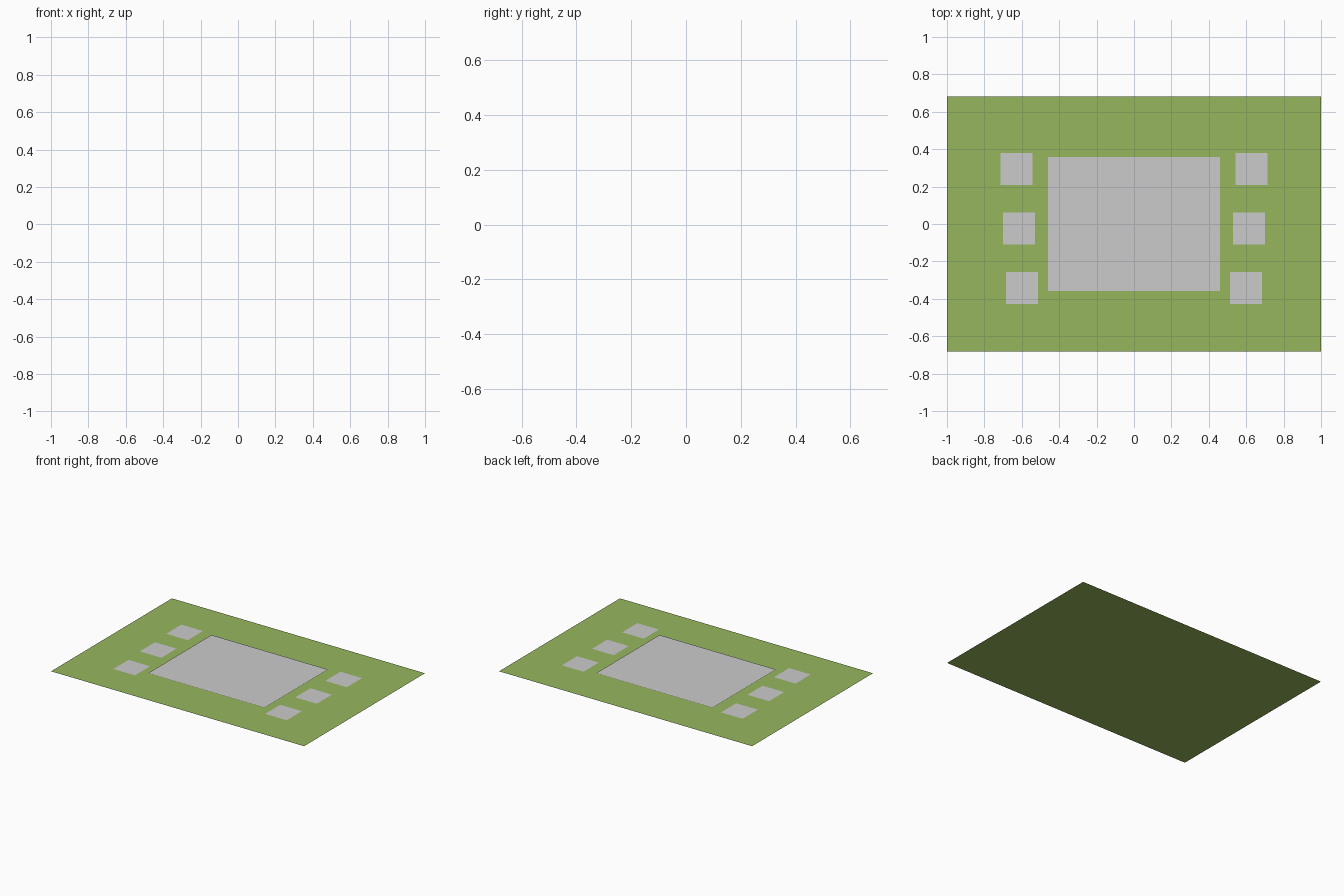
import bpy

if "Cube" in bpy.data.objects:
    bpy.data.objects.remove(bpy.data.objects["Cube"])


def material(name, color):
    mat = bpy.data.materials.new(name)
    mat.diffuse_color = (*color, 1)
    mat.use_nodes = True
    mat.node_tree.nodes["Principled BSDF"].inputs["Base Color"].default_value = mat.diffuse_color
    return mat


def flat_panel(name, x, y, z, w, d, mat=None):
    """Flat rectangle facing up, centred on x, y."""
    bpy.ops.mesh.primitive_plane_add(size=1, location=(x, y, z))
    ob = bpy.context.object
    ob.name = name
    ob.scale = (w, d, 1)
    bpy.ops.object.transform_apply(location=False, rotation=False, scale=True)
    if mat:
        ob.data.materials.append(mat)
    return ob


# Lawn
grass = material("grass", (0.31, 0.47, 0.11))
flat_panel("lawn", 0, 0, 0, 2, 1.364, grass)

# Central paving: 10 x 10 separate slabs, joined
N, W, D = 10, 0.92, 0.714
slabs = []
for i in range(N):
    for j in range(N):
        x = ((i + 0.5) / N - 0.5) * W
        y = ((j + 0.5) / N - 0.5) * D
        slabs.append(flat_panel("paving_slab", x, y, 0.007, W / N, D / N))
bpy.ops.object.select_all(action='DESELECT')
for s in slabs:
    s.select_set(True)
bpy.context.view_layer.objects.active = slabs[0]
bpy.ops.object.join()
slabs[0].name = "paving"

# Side pads, three per side, stepping inwards towards the front
for side, label in ((-1, "left"), (1, "right")):
    for k in range(3):
        flat_panel(f"{label}_pad_{k + 1}", side * (0.6285 - 0.0143 * k),
                   0.295 - 0.319 * k, 0.004, 0.171, 0.171)
